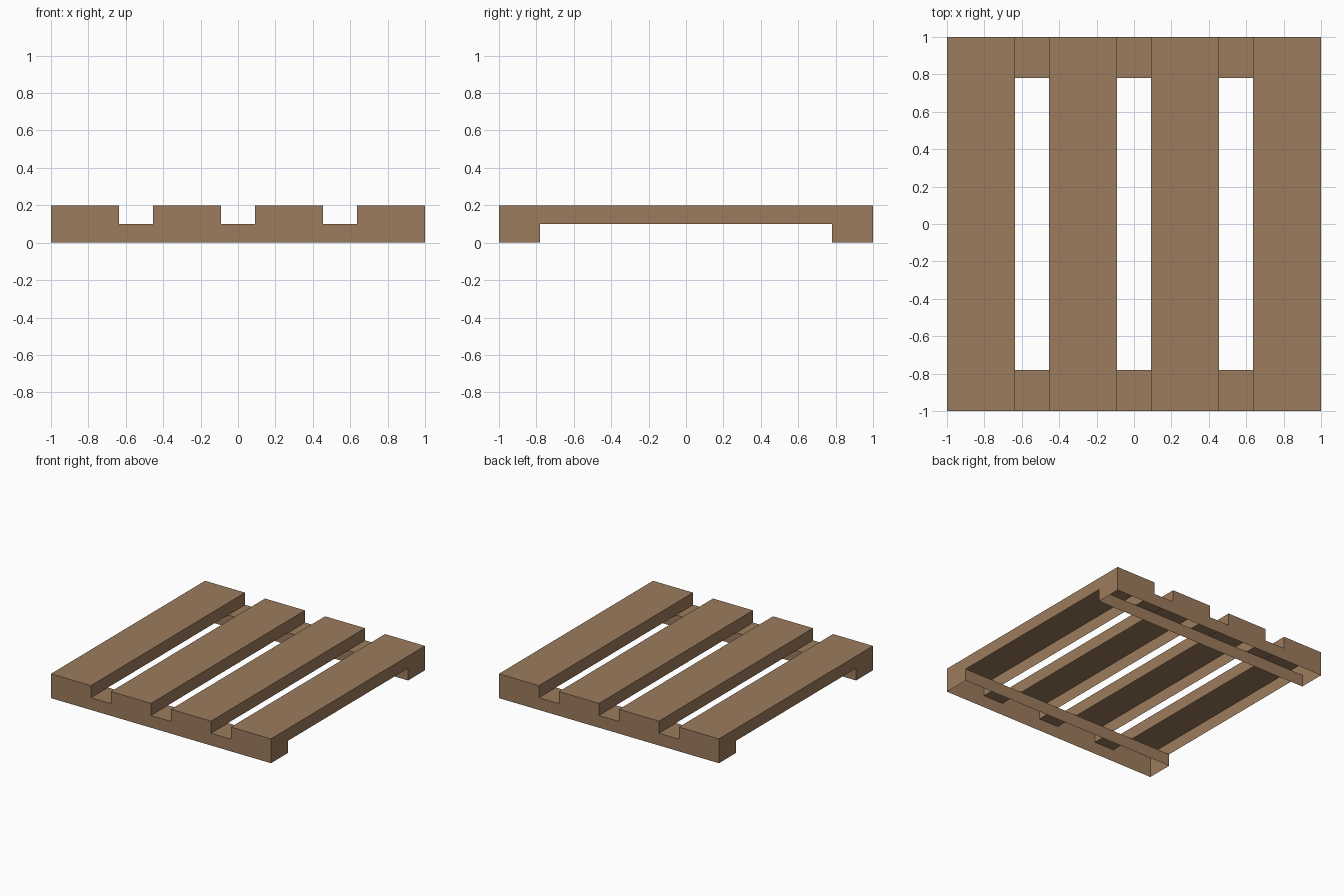
import bpy, bmesh

if "Cube" in bpy.data.objects:
    bpy.data.objects.remove(bpy.data.objects["Cube"])

U = 2 / 11                # module: slats are 2 wide, gaps 1 wide
TOP, MID, RAIL = 0.20, 0.10, 0.22

wood = bpy.data.materials.new("wood")
wood.diffuse_color = (0.33, 0.2, 0.11, 1)
wood.use_nodes = True
wood.node_tree.nodes["Principled BSDF"].inputs["Base Color"].default_value = wood.diffuse_color


def shell(bm, x, y, z, keep):
    """Add a thin box shell, keeping only some of: sides, top."""
    part = bmesh.ops.create_cube(bm, size=1)["verts"]
    for v in part:
        v.co = [a + (c + 0.5) * (b - a) for c, (a, b) in zip(v.co, (x, y, z))]
    bm.normal_update()
    faces = {f for v in part for f in v.link_faces}
    drop = [f for f in faces
            if f.normal.z < -0.5
            or (f.normal.z > 0.5 and "top" not in keep)
            or (abs(f.normal.z) < 0.5 and "sides" not in keep)]
    bmesh.ops.delete(bm, geom=drop, context="FACES")


def finish(bm, name):
    loose = [v for v in bm.verts if not v.link_faces]
    bmesh.ops.delete(bm, geom=loose, context="VERTS")
    mesh = bpy.data.meshes.new(name)
    bm.to_mesh(mesh)
    bm.free()
    mesh.materials.append(wood)
    bpy.context.collection.objects.link(bpy.data.objects.new(name, mesh))


# Four deck slats, hollow and open underneath
for i in range(4):
    x0 = -1 + i * 3 * U
    bm = bmesh.new()
    shell(bm, (x0, x0 + 2 * U), (-1, 1), (MID, TOP), ("sides", "top"))
    finish(bm, f"slat_{i + 1}")

# Two cross rails: open wall frames, capped only in the gaps between slats
for name, y in (("front_rail", (-1, -1 + RAIL)), ("back_rail", (1 - RAIL, 1))):
    bm = bmesh.new()
    shell(bm, (-1, 1), y, (0, MID), ("sides",))
    for i in range(3):
        x0 = -1 + (i * 3 + 2) * U
        shell(bm, (x0, x0 + U), y, (0, MID), ("top",))
    finish(bm, name)
